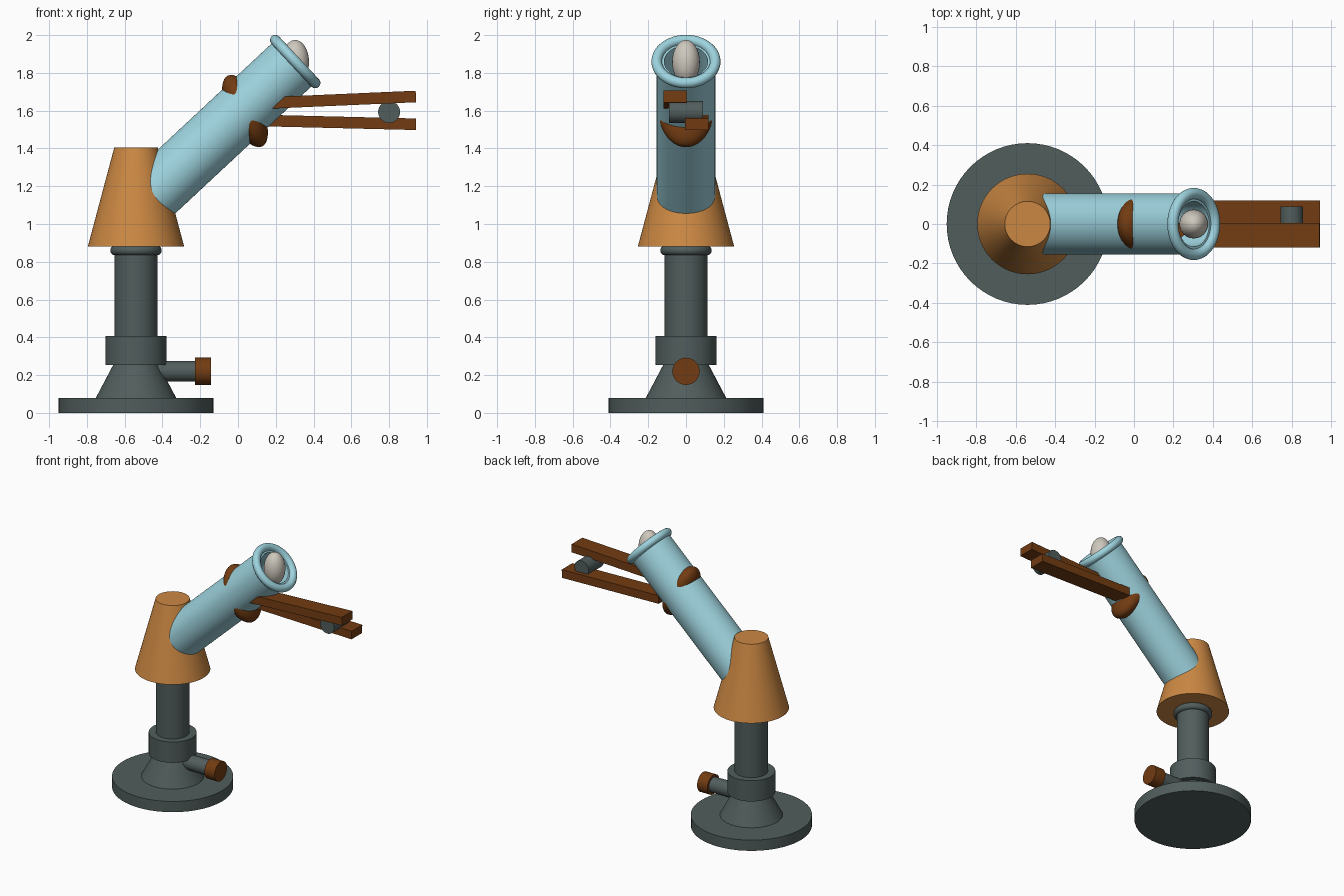
import bpy, bmesh, math
from mathutils import Vector, Matrix

if "Cube" in bpy.data.objects:
    bpy.data.objects.remove(bpy.data.objects["Cube"])


def material(name, rgb):
    m = bpy.data.materials.new(name)
    m.diffuse_color = (*rgb, 1)
    m.use_nodes = True
    m.node_tree.nodes["Principled BSDF"].inputs["Base Color"].default_value = m.diffuse_color
    return m


GREY = material("slate grey", (0.082, 0.11, 0.108))
ORANGE = material("light orange", (0.60, 0.245, 0.055))
BROWN = material("dark brown", (0.17, 0.045, 0.006))
BLUE = material("pale blue", (0.34, 0.65, 0.73))
IVORY = material("ivory", (0.62, 0.58, 0.51))

X0 = -0.54                      # centre of the stand
TILT = math.radians(43)         # tube elevation
MOUTH = Vector((0.303, 0, 1.86))
AXIS = Vector((math.cos(TILT), 0, math.sin(TILT)))


def finish(bm, name, mat, matrix, smooth=True):
    bmesh.ops.recalc_face_normals(bm, faces=bm.faces)
    me = bpy.data.meshes.new(name)
    bm.to_mesh(me)
    bm.free()
    me.transform(matrix)
    me.materials.append(mat)
    ob = bpy.data.objects.new(name, me)
    bpy.context.collection.objects.link(ob)
    if smooth:
        bpy.ops.object.select_all(action='DESELECT')
        ob.select_set(True)
        bpy.context.view_layer.objects.active = ob
        bpy.ops.object.shade_smooth_by_angle(angle=math.radians(35))
    return ob


def along(origin, direction):
    """Matrix that puts local z along a direction."""
    return Matrix.Translation(origin) @ Vector(direction).to_track_quat('Z', 'Y').to_matrix().to_4x4()


def lathe(name, profile, mat, matrix, closed=False, steps=64):
    """Spin (radius, height) points about local z."""
    bm = bmesh.new()
    vs = [bm.verts.new((r, 0, z)) for r, z in profile]
    pairs = list(zip(vs, vs[1:])) + ([(vs[-1], vs[0])] if closed else [])
    es = [bm.edges.new(p) for p in pairs]
    bmesh.ops.spin(bm, geom=vs + es, cent=(0, 0, 0), axis=(0, 0, 1),
                   angle=2 * math.pi, steps=steps, use_merge=True)
    bmesh.ops.remove_doubles(bm, verts=bm.verts, dist=1e-5)
    return finish(bm, name, mat, matrix)


def frustum(name, r1, r2, length, mat, matrix):
    return lathe(name, [(0, 0), (r1, 0), (r2, length), (0, length)], mat, matrix)


def ring(name, major, minor, mat, matrix):
    pts = [(major + minor * math.cos(a), minor * math.sin(a))
           for a in (i * math.tau / 16 for i in range(16))]
    return lathe(name, pts, mat, matrix, closed=True)


def ellipsoid(name, radii, mat, matrix):
    bm = bmesh.new()
    bmesh.ops.create_uvsphere(bm, u_segments=48, v_segments=24, radius=1)
    return finish(bm, name, mat, matrix @ Matrix.Diagonal((*radii, 1)))


def stand(z):
    return Matrix.Translation((X0, 0, z))


# stand: foot, flare, collar, column and neck ring
frustum("base_plate", 0.41, 0.41, 0.08, GREY, stand(0))
frustum("base_flare", 0.215, 0.12, 0.18, GREY, stand(0.075))
frustum("collar", 0.162, 0.162, 0.155, GREY, stand(0.253))
frustum("column", 0.113, 0.113, 0.50, GREY, stand(0.39))
ring("neck_ring", 0.11, 0.026, GREY, stand(0.86))

# side valve
frustum("valve_stem", 0.055, 0.055, 0.25, GREY, along((-0.47, 0, 0.22), (1, 0, 0)))
frustum("valve_knob", 0.072, 0.072, 0.085, BROWN, along((-0.227, 0, 0.22), (1, 0, 0)))

# tapered housing
frustum("housing", 0.255, 0.115, 0.525, ORANGE, stand(0.88))

# hollow tilted tube with rolled lip
L = (MOUTH.x + 0.50) / AXIS.x
lathe("tube", [(0.155, 0), (0.155, L), (0.115, L), (0.115, 0)], BLUE,
      along(MOUTH - AXIS * L, AXIS), closed=True)
ring("tube_lip", 0.155, 0.028, BLUE, along(MOUTH, AXIS))

# egg in the mouth
ellipsoid("egg", (0.073, 0.073, 0.117), IVORY, Matrix.Translation((0.303, 0, 1.857)))

# pivot body that bulges through the tube above and below
ellipsoid("pivot_body", (0.089, 0.145, 0.208), BROWN,
          Matrix.Translation((0.037, 0, 1.598)) @ Matrix.Rotation(math.radians(-26), 4, 'Y'))

# two jaw bars, side by side and slightly spread
for name, y, z_end, slope in (("upper_jaw", -0.0575, 1.675, 2.5),
                              ("lower_jaw", 0.0575, 1.528, -1.4)):
    bm = bmesh.new()
    bmesh.ops.create_cube(bm, size=1)
    shape = Matrix.Translation((-0.4, 0, 0)) @ Matrix.Diagonal((0.8, 0.125, 0.061, 1))
    turn = Matrix.Rotation(math.radians(-slope), 4, 'Y')
    finish(bm, name, BROWN, Matrix.Translation((0.942, y, z_end)) @ turn @ shape, smooth=False)

# roller held between the jaws
frustum("jaw_roller", 0.058, 0.058, 0.18, GREY, along((0.80, -0.09, 1.593), (0, 1, 0)))
